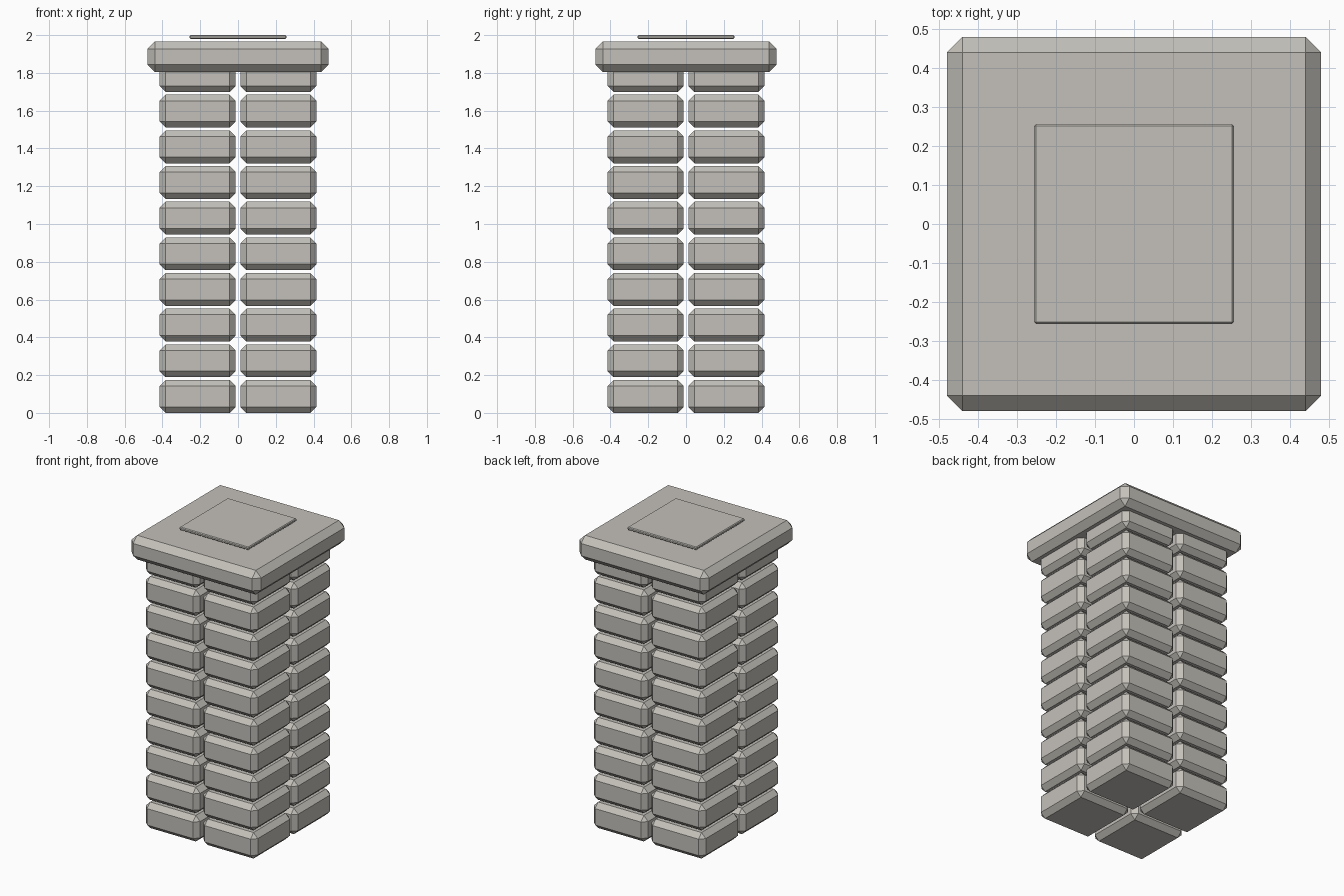
import bpy
import bmesh

cube = bpy.data.objects.get("Cube")
if cube:
    bpy.data.objects.remove(cube, do_unlink=True)

# One pale stone colour
stone = bpy.data.materials.new("pale_stone")
stone.use_nodes = True
colour = (0.55, 0.53, 0.49, 1)
stone.diffuse_color = colour
stone.node_tree.nodes["Principled BSDF"].inputs["Base Color"].default_value = colour


def chamfered_box(name, low, high, chamfer):
    """Box between two corners with flat chamfers on every edge."""
    bm = bmesh.new()
    bmesh.ops.create_cube(bm, size=1)
    for v in bm.verts:
        v.co = [(a + b) / 2 + c * (b - a) for a, b, c in zip(low, high, v.co)]
    bmesh.ops.bevel(bm, geom=bm.edges[:], offset=chamfer, offset_type='OFFSET',
                    segments=1, profile=0.5, affect='EDGES')
    mesh = bpy.data.meshes.new(name)
    bm.to_mesh(mesh)
    bm.free()
    mesh.materials.append(stone)
    obj = bpy.data.objects.new(name, mesh)
    bpy.context.collection.objects.link(obj)
    return obj


# Stacked courses of four separate blocks
INNER, OUTER = 0.012, 0.415
HEIGHT, PITCH, COURSES = 0.174, 0.1888, 10
for course in range(COURSES):
    z = course * PITCH
    for side, sx in (("left", 1), ("right", -1)):
        for end, sy in (("front", -1), ("back", 1)):
            xs = sorted((sx * INNER, sx * OUTER))
            ys = sorted((sy * INNER, sy * OUTER))
            chamfered_box(f"block_{end}_{side}_{course + 1}",
                          (xs[0], ys[0], z), (xs[1], ys[1], z + HEIGHT), 0.032)

# Overhanging cap slab and the thin plate hovering over it
chamfered_box("cap_slab", (-0.48, -0.48, 1.804), (0.48, 0.48, 1.966), 0.04)
chamfered_box("top_plate", (-0.256, -0.256, 1.98), (0.256, 0.256, 2.0), 0.005)
